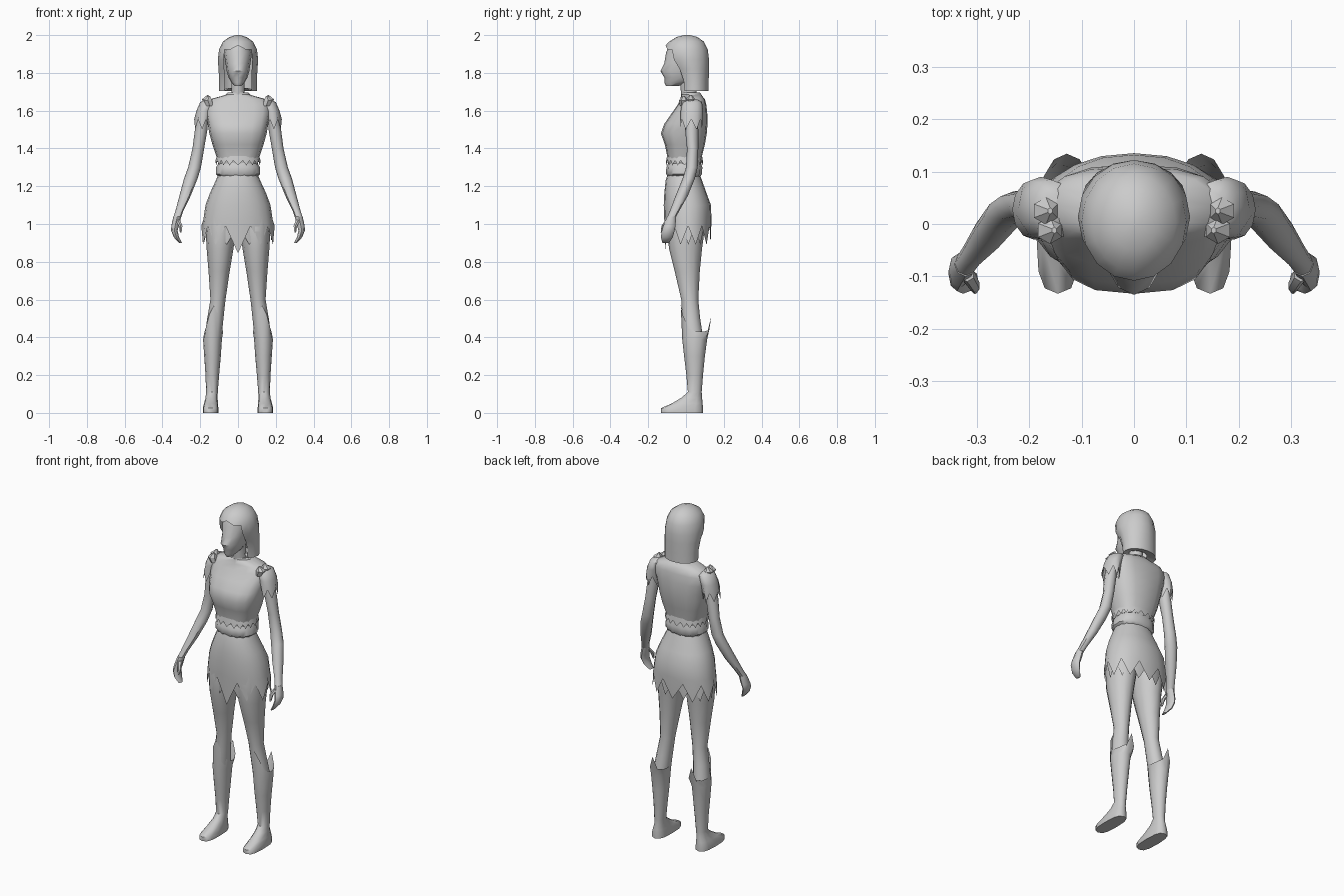
import bpy, bmesh
from math import sin, cos, pi, radians


def loft(name, rings, n=12, p=1.0, dz=None, dr=None, skip=None, caps=(True, True), mirror=False, angle=50):
    """Skin horizontal rings (cx, z, half width, y front, y back[, squareness]); vertex 0 faces front."""
    bm = bmesh.new()
    loops = []
    for i, r in enumerate(rings):
        cx, z, rx, yf, yb = r[:5]
        e = r[5] if len(r) > 5 else p
        loop = []
        for j in range(n):
            a = 2 * pi * j / n
            s, c = sin(a), -cos(a)
            k = dr(i, j) if dr else 1
            sx = abs(s) ** e * (1 if s > 0 else -1) if abs(s) > 1e-6 else 0
            sy = abs(c) ** e * (1 if c > 0 else -1) if abs(c) > 1e-6 else 0
            loop.append(bm.verts.new((cx + rx * sx * k,
                                      (yf + yb) / 2 + (yb - yf) / 2 * sy * k,
                                      z + (dz(i, j) if dz else 0))))
        loops.append(loop)
    for i in range(len(loops) - 1):
        for j in range(n):
            if skip and skip(i, j):
                continue
            k = (j + 1) % n
            bm.faces.new((loops[i][j], loops[i][k], loops[i + 1][k], loops[i + 1][j]))
    for on, loop in zip(caps, (loops[0], loops[-1])):
        if on:
            bm.faces.new(loop)
    bmesh.ops.recalc_face_normals(bm, faces=bm.faces)
    me = bpy.data.meshes.new(name)
    bm.to_mesh(me)
    bm.free()
    me.shade_smooth()
    me.set_sharp_from_angle(angle=radians(angle))
    ob = bpy.data.objects.new(name, me)
    bpy.context.collection.objects.link(ob)
    if mirror:
        ob.modifiers.new("mirror", 'MIRROR')
    return ob


# head with pointed chin and nose
loft("head", [
    (0, 1.73, .018, -.105, -.04), (0, 1.75, .036, -.115, .02), (0, 1.775, .05, -.115, .06),
    (0, 1.81, .06, -.135, .07), (0, 1.85, .066, -.115, .085), (0, 1.91, .075, -.105, .09),
    (0, 1.96, .06, -.08, .08)], n=12)
loft("neck", [(0, 1.62, .05, -.02, .08), (0, 1.68, .036, -.025, .055), (0, 1.78, .036, -.035, .06)], n=10)

# bobbed hair shell, open around the face
loft("hair", [
    (0, 1.72, .055, -.01, .07), (0, 1.705, .10, -.03, .12), (0, 1.76, .10, -.035, .12),
    (0, 1.82, .103, -.06, .122), (0, 1.87, .107, -.095, .122), (0, 1.925, .1, -.108, .115),
    (0, 1.965, .08, -.09, .095), (0, 1.99, .045, -.05, .06), (0, 2.0, .012, -.01, .02)],
    n=16, caps=(False, True), skip=lambda i, j: i < 5 and j in (14, 15, 0, 1),
    dz=lambda i, j: .02 if i == 5 and j == 0 else 0)

# blouse body
loft("blouse", [
    (0, 1.32, .105, -.095, .08), (0, 1.36, .115, -.1, .085), (0, 1.42, .135, -.112, .1),
    (0, 1.48, .152, -.133, .11), (0, 1.53, .16, -.115, .114), (0, 1.58, .17, -.08, .113),
    (0, 1.63, .172, -.045, .108), (0, 1.66, .15, -.03, .1), (0, 1.685, .06, -.025, .08)],
    n=16, p=.75)
# jagged edge over the gathered waistband
loft("waist_ruffle", [(0, 1.36, .112, -.1, .085), (0, 1.325, .12, -.106, .09)], n=40, p=.85,
     caps=(False, False), dz=lambda i, j: (.012 if j % 2 else -.015) * i)
loft("waistband", [(0, 1.245, .1, -.093, .073), (0, 1.265, .117, -.105, .085),
                   (0, 1.3, .115, -.104, .086), (0, 1.33, .1, -.09, .078)], n=32, p=.85,
     dr=lambda i, j: 1 + (.02 if j % 2 else -.02), dz=lambda i, j: .01 * (j % 2) if i == 0 else 0)
# collar rim at the back of the neck
loft("collar", [(0, 1.665, .085, -.025, .095), (0, 1.695, .055, -.025, .075), (0, 1.675, .03, -.02, .05)],
     n=12, caps=(False, False))

# short sleeves with a torn hem
loft("sleeves", [
    (.15, 1.66, .025, 0, .06), (.16, 1.645, .04, -.02, .085), (.178, 1.6, .042, -.028, .09),
    (.19, 1.52, .042, -.03, .085)], n=12, caps=(True, False), mirror=True,
    dz=lambda i, j: (.035 if j % 2 else -.02) if i == 3 else 0)
# small leaf tufts on the shoulders
for k, (x, y, z) in enumerate([(.16, -.012, 1.655), (.168, .025, 1.66)]):
    loft("shoulder_leaf", [(x - .01, z - .03, .02, y - .02, y + .02), (x, z, .026, y - .026, y + .026),
                           (x - .008, z + .022, .005, y - .006, y + .006)], n=6, mirror=True, angle=30)

# bare arms
loft("arms", [
    (.18, 1.6, .025, .0, .06), (.195, 1.5, .033, -.005, .065), (.21, 1.4, .031, .005, .065),
    (.23, 1.3, .034, .0, .062), (.25, 1.24, .036, -.018, .047), (.28, 1.15, .03, -.055, .01),
    (.31, 1.07, .021, -.085, -.035), (.322, 1.035, .021, -.1, -.055)], n=8, mirror=True)
# relaxed hands with curled fingers and a thumb
loft("hands", [
    (.321, 1.04, .021, -.1, -.053), (.333, .99, .02, -.12, -.055), (.337, .965, .017, -.128, -.06),
    (.326, .93, .014, -.133, -.07), (.305, .9, .008, -.125, -.09)], n=8, mirror=True)
loft("thumbs", [(.318, 1.02, .014, -.11, -.08), (.304, .99, .011, -.13, -.105),
                (.303, .955, .005, -.134, -.12)], n=6, mirror=True)

# skirt with long pointed hem
loft("skirt", [
    (0, 1.27, .1, -.095, .07), (0, 1.23, .118, -.108, .085), (0, 1.16, .15, -.115, .11),
    (0, 1.1, .172, -.118, .132), (0, 1.02, .184, -.115, .135), (0, .93, .194, -.108, .13)],
    n=20, p=.92, caps=(True, False), angle=60,
    dz=lambda i, j: 0 if i < 5 else (.06 if j % 2 else (-.085 if j == 0 else -.04)))
# second layer of points beneath the hem
loft("underskirt", [(0, 1.1, .155, -.1, .115), (0, 1.0, .172, -.1, .118), (0, .92, .178, -.09, .115)],
     n=20, p=.92, caps=(False, False),
     dz=lambda i, j: 0 if i < 2 else (-.03 if j % 2 else .07))

# legs
loft("legs", [
    (.085, 1.1, .082, -.09, .1), (.09, .98, .082, -.1, .1), (.095, .87, .071, -.09, .085),
    (.1, .75, .056, -.06, .073), (.106, .6, .04, -.025, .065), (.12, .5, .043, -.02, .075),
    (.132, .4, .045, -.015, .09)], n=12, mirror=True)

# boots with a peaked cuff front and back
cuff = [.1, .05, -.02, -.04, -.04, -.03, .04]
loft("boots", [
    (.145, 0, .041, -.133, .09, .7), (.145, .025, .041, -.133, .09, .7), (.143, .05, .037, -.075, .088, .8),
    (.14, .08, .032, -.025, .085), (.138, .11, .031, .01, .083), (.136, .2, .036, .002, .09),
    (.135, .3, .044, -.01, .1), (.135, .39, .05, -.02, .112), (.128, .47, .049, -.028, .134)],
    n=12, caps=(True, False), mirror=True,
    dz=lambda i, j: cuff[min(j, 12 - j)] if i == 8 else 0)
